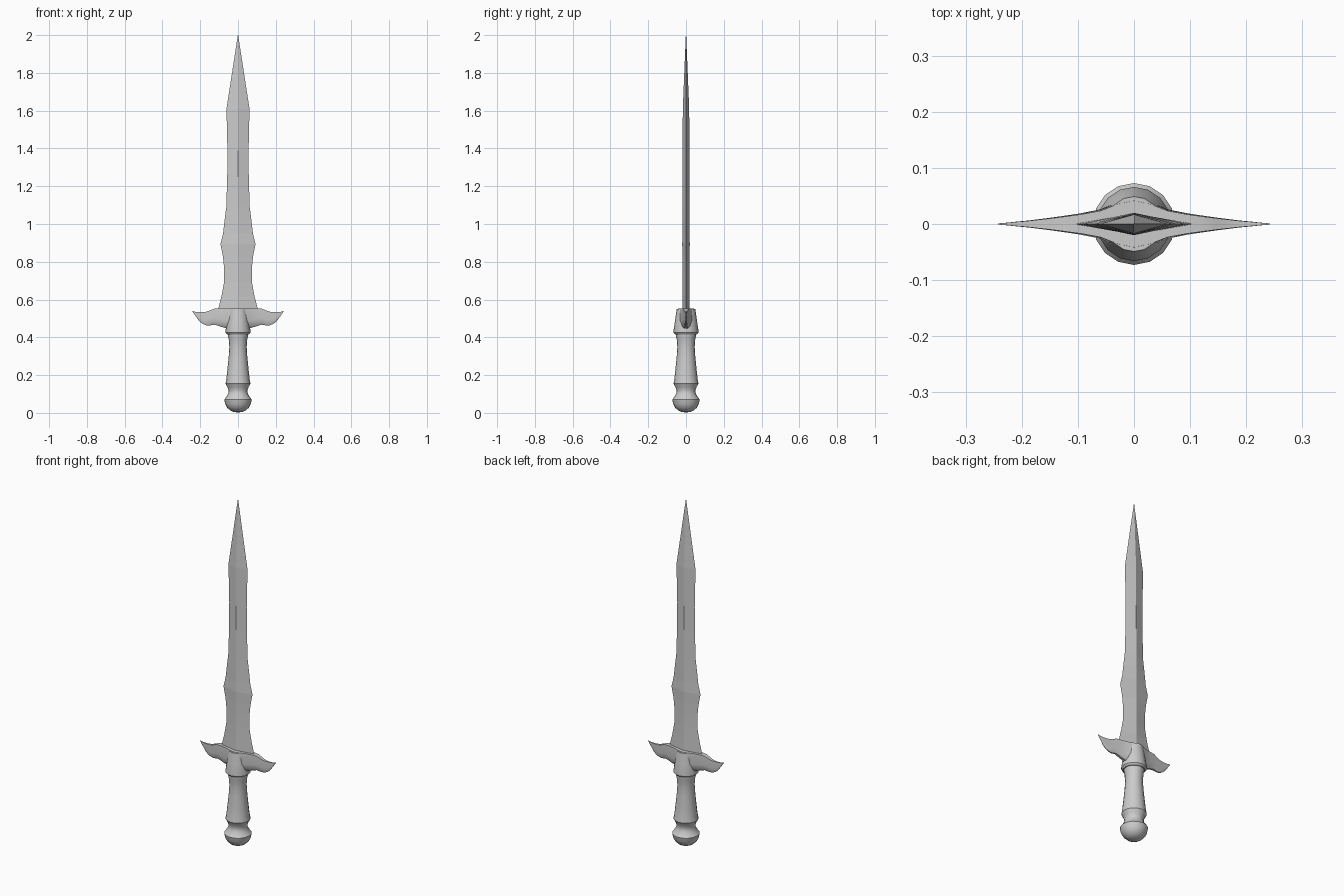
import bpy, bmesh, math


def finish(name, bm, angle=None):
    bmesh.ops.recalc_face_normals(bm, faces=bm.faces)
    mesh = bpy.data.meshes.new(name)
    bm.to_mesh(mesh)
    bm.free()
    obj = bpy.data.objects.new(name, mesh)
    bpy.context.collection.objects.link(obj)
    if angle:
        bpy.ops.object.select_all(action='DESELECT')
        obj.select_set(True)
        bpy.context.view_layer.objects.active = obj
        bpy.ops.object.shade_smooth_by_angle(angle=math.radians(angle))
    return obj


def loft(name, rings, angle=None):
    """Skin closed rings of points and cap both ends."""
    bm = bmesh.new()
    loops = [[bm.verts.new(p) for p in ring] for ring in rings]
    n = len(loops[0])
    for a, b in zip(loops, loops[1:]):
        for i in range(n):
            j = (i + 1) % n
            bm.faces.new((a[i], a[j], b[j], b[i]))
    bm.faces.new(loops[0])
    bm.faces.new(loops[-1])
    bmesh.ops.remove_doubles(bm, verts=bm.verts, dist=1e-5)
    return finish(name, bm, angle)


def lathe(name, profile, sides=16):
    rings = [[(r * math.cos(2 * math.pi * i / sides),
               r * math.sin(2 * math.pi * i / sides), z)
              for i in range(sides)] for r, z in profile]
    return loft(name, rings, 35)


# Blade: diamond section, (half width, half thickness, z)
blade = [(0.106, 0.019, 0.545), (0.087, 0.019, 0.62), (0.074, 0.019, 0.69),
         (0.073, 0.019, 0.76), (0.080, 0.019, 0.83), (0.093, 0.020, 0.893),
         (0.079, 0.019, 0.95), (0.071, 0.019, 1.02), (0.062, 0.019, 1.09),
         (0.057, 0.018, 1.25), (0.056, 0.018, 1.39), (0.061, 0.017, 1.61),
         (0.001, 0.001, 2.0)]
loft("blade", [[(w, 0, z), (0, t, z), (-w, 0, z), (0, -t, z)]
               for w, t, z in blade])

# Pommel
lathe("pommel", [(0.002, 0.003), (0.022, 0.004), (0.042, 0.013), (0.058, 0.028),
                 (0.068, 0.047), (0.073, 0.071), (0.062, 0.085), (0.052, 0.102),
                 (0.050, 0.118), (0.055, 0.135), (0.066, 0.155)])

# Grip
lathe("grip", [(0.066, 0.155), (0.062, 0.175), (0.055, 0.24), (0.049, 0.30),
               (0.046, 0.35), (0.049, 0.39), (0.053, 0.41), (0.053, 0.43)])

# Collar between grip and guard
lathe("collar", [(0.058, 0.415), (0.066, 0.425), (0.066, 0.435),
                 (0.058, 0.49), (0.049, 0.551)])

# Guard wing stations: x, top z, bottom z, half thickness
wing = [(0.0, 0.553, 0.446, 0.046), (0.03, 0.553, 0.446, 0.039),
        (0.06, 0.553, 0.447, 0.026), (0.095, 0.553, 0.458, 0.019),
        (0.125, 0.552, 0.467, 0.0145), (0.15, 0.542, 0.463, 0.011),
        (0.17, 0.535, 0.464, 0.0085), (0.19, 0.533, 0.473, 0.006),
        (0.207, 0.533, 0.488, 0.0045), (0.225, 0.535, 0.513, 0.0025),
        (0.242, 0.540, 0.537, 0.001)]


def section(x, top, bottom, t):
    h = top - bottom
    half = [(t * 0.9, top), (t, bottom + h * 0.4),
            (t * 0.8, bottom + h * 0.12), (t * 0.35, bottom)]
    return ([(x, y, z) for y, z in half] +
            [(x, -y, z) for y, z in reversed(half)])


stations = [(-x, a, b, t) for x, a, b, t in reversed(wing[1:])] + wing
loft("guard", [section(*s) for s in stations], 35)
